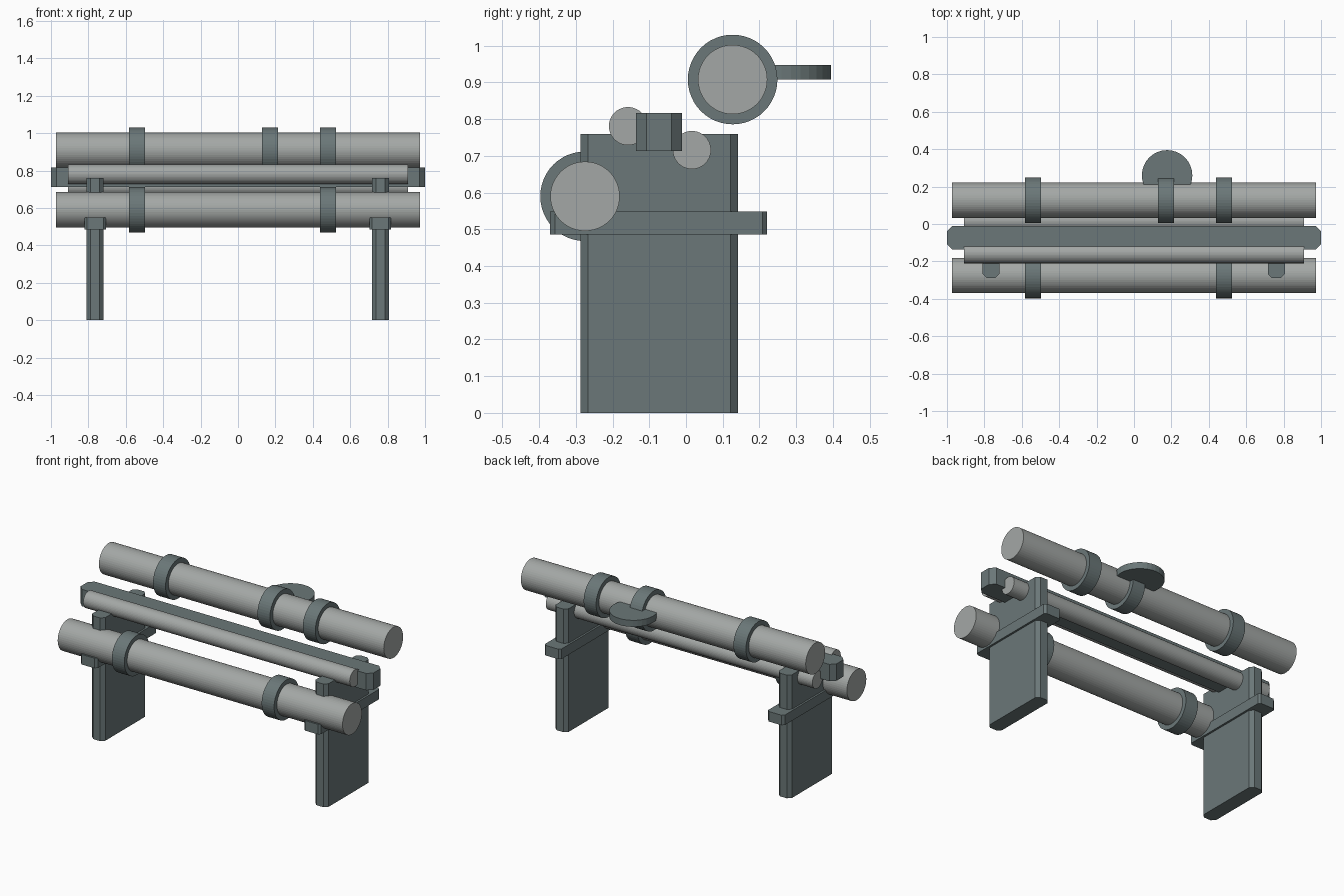
import bpy, bmesh
from math import pi
from mathutils import Matrix

if "Cube" in bpy.data.objects:
    bpy.data.objects.remove(bpy.data.objects["Cube"])


def material(name, rgb):
    mat = bpy.data.materials.new(name)
    mat.diffuse_color = (*rgb, 1)
    mat.use_nodes = True
    mat.node_tree.nodes["Principled BSDF"].inputs["Base Color"].default_value = mat.diffuse_color
    return mat


LIGHT = material("light_grey", (0.37, 0.39, 0.38))
DARK = material("slate_grey", (0.145, 0.185, 0.188))


def finish(bm, name, mat):
    bmesh.ops.recalc_face_normals(bm, faces=bm.faces)
    mesh = bpy.data.meshes.new(name)
    bm.to_mesh(mesh)
    bm.free()
    mesh.materials.append(mat)
    obj = bpy.data.objects.new(name, mesh)
    bpy.context.collection.objects.link(obj)
    return obj


def block(name, xr, yr, zr, chamfer):
    """Box given by its ranges, with chamfered upright edges."""
    bm = bmesh.new()
    bmesh.ops.create_cube(bm, size=1)
    for v in bm.verts:
        for i, (lo, hi) in enumerate((xr, yr, zr)):
            v.co[i] = hi if v.co[i] > 0 else lo
    upright = [e for e in bm.edges
               if abs(e.verts[0].co.z - e.verts[1].co.z) > 1e-4]
    bmesh.ops.bevel(bm, geom=upright, offset=chamfer, segments=1,
                    profile=0.5, affect='EDGES')
    return finish(bm, name, DARK)


def cylinder(name, centre, radius, length, axis, sides, mat):
    bm = bmesh.new()
    m = Matrix.Translation(centre)
    if axis == 'X':
        m = m @ Matrix.Rotation(pi / 2, 4, 'Y')
    bmesh.ops.create_cone(bm, cap_ends=True, segments=sides, radius1=radius,
                          radius2=radius, depth=length, matrix=m)
    return finish(bm, name, mat)


def band(name, x, y, z, width=0.085, outer=0.122, inner=0.093, sides=48):
    """Ring around a tube: a rectangle section swept about the x axis."""
    bm = bmesh.new()
    section = [(-width / 2, inner), (width / 2, inner),
               (width / 2, outer), (-width / 2, outer)]
    verts = [bm.verts.new((px, 0, r)) for px, r in section]
    edges = [bm.edges.new((verts[i], verts[(i + 1) % 4])) for i in range(4)]
    bmesh.ops.spin(bm, geom=verts + edges, cent=(0, 0, 0), axis=(1, 0, 0),
                   angle=2 * pi, steps=sides, use_merge=True)
    bmesh.ops.remove_doubles(bm, verts=bm.verts, dist=1e-4)
    bmesh.ops.translate(bm, vec=(x, y, z), verts=bm.verts)
    return finish(bm, name, DARK)


# Thick tubes with a pair of bands each
for label, y, z in (("front", -0.275, 0.59), ("back", 0.127, 0.908)):
    cylinder(label + "_thick_tube", (0, y, z), 0.0945, 1.945, 'X', 48, LIGHT)
    for side, x in (("left", -0.541), ("right", 0.482)):
        band(f"{label}_{side}_band", x, y, z)

# Thin tubes on either side of the beam
for label, y, z in (("front", -0.158, 0.781), ("back", 0.016, 0.716)):
    cylinder(label + "_thin_tube", (0, y, z), 0.052, 1.82, 'X', 40, LIGHT)

# Long central beam
block("beam", (-1, 1), (-0.136, -0.011), (0.713, 0.817), 0.029)

# End panels with cross bars
for side, x in (("left", -0.764), ("right", 0.761)):
    block(side + "_leg_panel", (x - 0.045, x + 0.045), (-0.288, 0.142),
          (0, 0.76), 0.021)
    block(side + "_cross_bar", (x - 0.057, x + 0.057), (-0.37, 0.221),
          (0.486, 0.548), 0.013)

# Round tray carried by its own band on the back tube
band("tray_band", 0.172, 0.127, 0.908)
cylinder("tray", (0.177, 0.26, 0.928), 0.135, 0.04, 'Z', 32, DARK)
